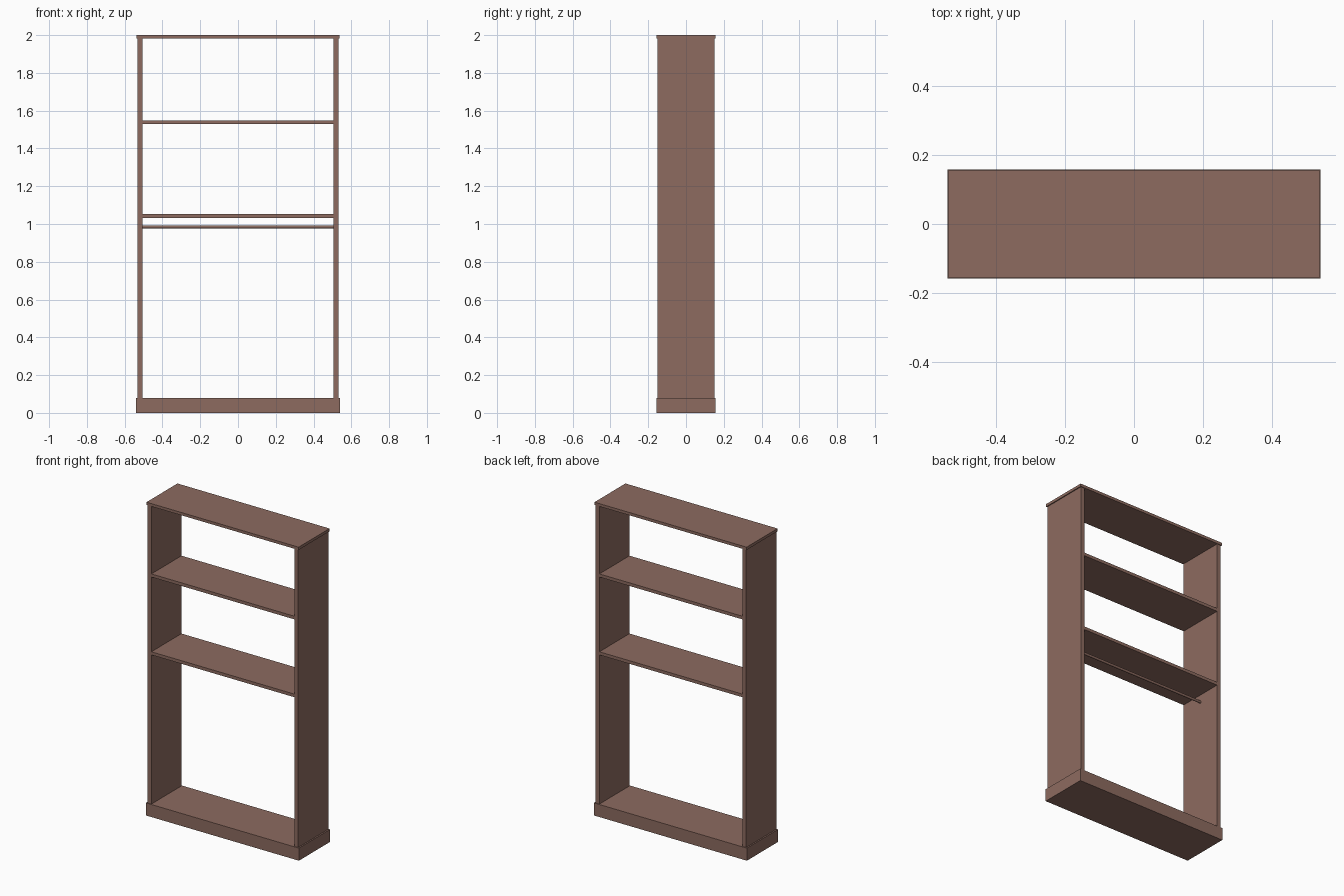
import bpy
import math

if "Cube" in bpy.data.objects:
    bpy.data.objects.remove(bpy.data.objects["Cube"])

# single brown wood colour
wood = bpy.data.materials.new("brown_wood")
wood.diffuse_color = (0.266, 0.147, 0.117, 1)
wood.use_nodes = True
wood.node_tree.nodes["Principled BSDF"].inputs["Base Color"].default_value = wood.diffuse_color


def board(name, x0, x1, half_depth, z0, z1):
    """Rectangular board centred on y = 0."""
    bpy.ops.mesh.primitive_cube_add(size=1, location=((x0 + x1) / 2, 0, (z0 + z1) / 2))
    ob = bpy.context.object
    ob.name = name
    ob.scale = (x1 - x0, 2 * half_depth, z1 - z0)
    bpy.ops.object.transform_apply(location=False, rotation=False, scale=True)
    ob.data.materials.append(wood)
    return ob


INNER, OUTER, DEPTH = 0.505, 0.531, 0.152

# plinth and top board, slightly overhanging the sides
board("base_plinth", -0.54, 0.54, 0.157, 0.0, 0.08)
board("top_board", -0.537, 0.537, 0.156, 1.982, 2.0)

# side panels
board("left_side", -OUTER, -INNER, DEPTH, 0.08, 1.982)
board("right_side", INNER, OUTER, DEPTH, 0.08, 1.982)

# shelves
for name, z in (("lower_shelf", 1.032), ("upper_shelf", 1.529)):
    board(name, -INNER, INNER, DEPTH, z, z + 0.02)

# hanging rail under the lower shelf
bpy.ops.mesh.primitive_cylinder_add(vertices=16, radius=0.008, depth=2 * INNER,
                                    location=(0, 0, 0.985),
                                    rotation=(0, math.pi / 2, 0))
rail = bpy.context.object
rail.name = "hanging_rail"
rail.data.materials.append(wood)
bpy.ops.object.shade_smooth_by_angle()
